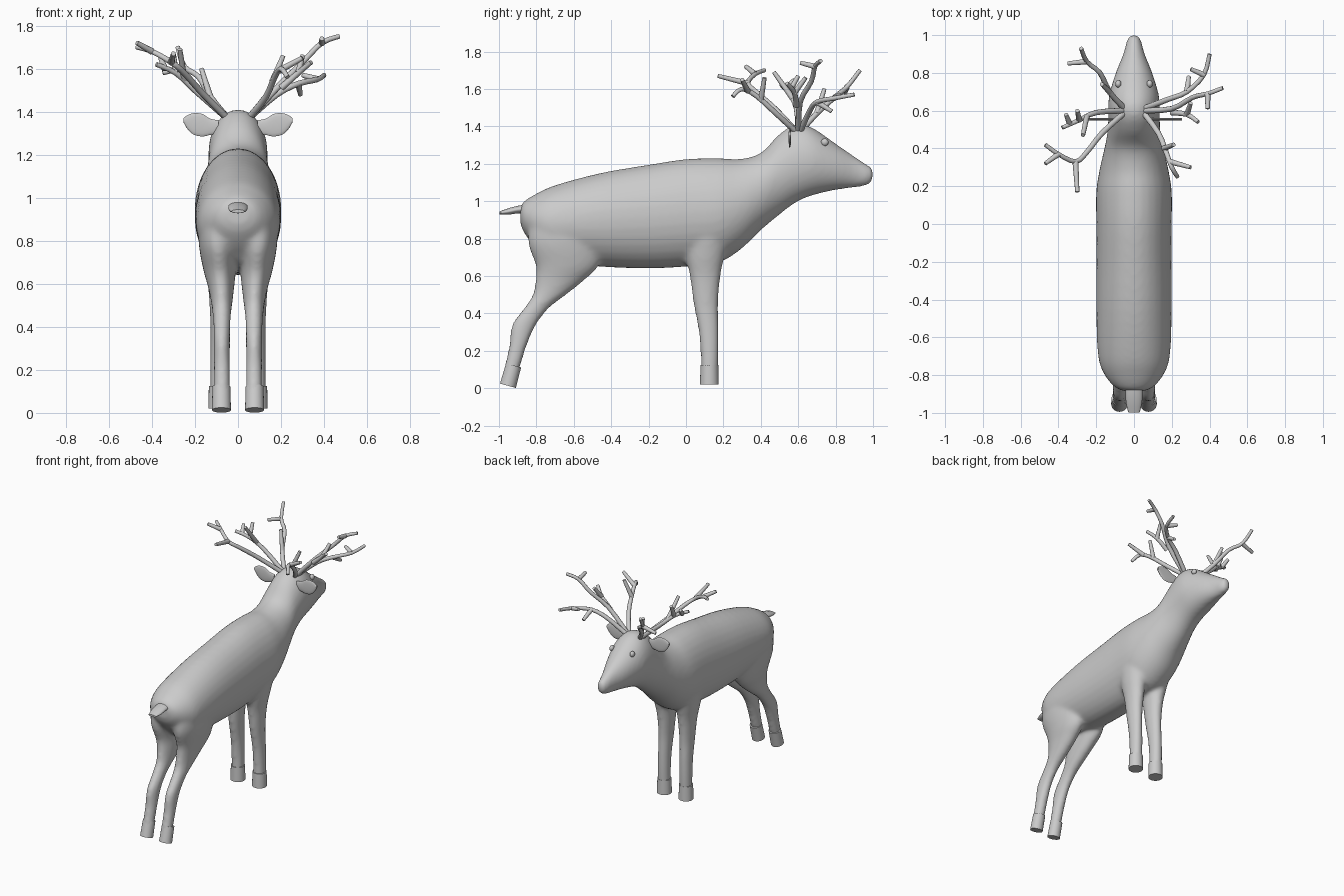
import bpy, bmesh, math
from mathutils import Vector


def spline(rows, steps=4):
    """Catmull-Rom resampling of rows of numbers."""
    out, n = [], len(rows)
    for i in range(n - 1):
        a, b, c, d = (rows[max(0, min(n - 1, i + k))] for k in (-1, 0, 1, 2))
        for s in range(steps):
            t = s / steps
            out.append([0.5 * (2 * q + (r - p) * t + (2 * p - 5 * q + 4 * r - e) * t * t
                               + (3 * q - p - 3 * r + e) * t ** 3)
                        for p, q, r, e in zip(a, b, c, d)])
    return out + [list(rows[-1])]


def loft(bm, sections, sides=32):
    """sections: (centre, axis_u, axis_v) ellipses joined into a closed tube."""
    rings = []
    for c, u, v in sections:
        rings.append([bm.verts.new(Vector(c) + Vector(u) * math.cos(2 * math.pi * k / sides)
                                   + Vector(v) * math.sin(2 * math.pi * k / sides))
                      for k in range(sides)])
    for a, b in zip(rings, rings[1:]):
        for k in range(sides):
            j = (k + 1) % sides
            bm.faces.new((a[k], a[j], b[j], b[k]))
    bm.faces.new(rings[0][::-1])
    bm.faces.new(rings[-1])


def finish(bm, name, angle=40):
    bmesh.ops.recalc_face_normals(bm, faces=bm.faces)
    me = bpy.data.meshes.new(name)
    bm.to_mesh(me)
    bm.free()
    ob = bpy.data.objects.new(name, me)
    bpy.context.collection.objects.link(ob)
    bpy.ops.object.select_all(action='DESELECT')
    ob.select_set(True)
    bpy.context.view_layer.objects.active = ob
    bpy.ops.object.shade_smooth_by_angle(angle=math.radians(angle))
    return ob


# Torso, neck and head: y, bottom z, top z, half width
torso = [(-.885, .88, .97, .05), (-.865, .83, 1.0, .10), (-.8, .75, 1.04, .155),
         (-.7, .68, 1.085, .19), (-.46, .65, 1.15, .2), (-.2, .64, 1.195, .2),
         (0, .65, 1.225, .2), (.17, .67, 1.23, .2), (.29, .74, 1.226, .182),
         (.4, .845, 1.258, .157), (.49, .92, 1.35, .14), (.56, .975, 1.4, .137),
         (.62, 1.01, 1.41, .137), (.69, 1.035, 1.385, .13), (.8, 1.06, 1.308, .097),
         (.9, 1.073, 1.24, .057), (.97, 1.085, 1.195, .038), (1.0, 1.115, 1.175, .024)]
bm = bmesh.new()
loft(bm, [((0, y, (a + b) / 2), (w, 0, 0), (0, 0, (b - a) / 2))
          for y, a, b, w in spline(torso)])

# Legs: z, back y, front y, centre x, half width
hind = [(.06, -.985, -.905, .075, .038), (.13, -.967, -.882, .075, .038),
        (.23, -.945, -.85, .075, .038), (.34, -.93, -.80, .075, .038),
        (.43, -.865, -.73, .075, .041), (.5, -.82, -.64, .075, .048),
        (.58, -.805, -.54, .078, .06), (.66, -.805, -.465, .085, .075),
        (.78, -.845, -.45, .092, .09), (.92, -.83, -.45, .1, .085)]
fore = [(.06, .08, .17, .088, .042), (.2, .077, .175, .088, .042), (.32, .065, .175, .087, .042),
        (.45, .04, .172, .085, .045), (.6, .02, .185, .085, .056),
        (.7, 0, .205, .09, .07), (.85, -.01, .24, .1, .085)]
for leg in (hind, fore):
    for s in (-1, 1):
        loft(bm, [((s * x, (a + b) / 2, z), (w, 0, 0), (0, (b - a) / 2, 0))
                  for z, a, b, x, w in spline(leg)])
body = finish(bm, "body", 180)
rm = body.modifiers.new("fuse", 'REMESH')
rm.mode = 'VOXEL'
rm.voxel_size = 0.013
rm.use_smooth_shade = True
sm = body.modifiers.new("soften", 'SMOOTH')
sm.factor = 0.5
sm.iterations = 10

# Hooves: slightly flared cylinders, hind pair tilted
for label, x, top, bottom, r in (("front_hoof", .088, (.125, .125), (.125, .02), .05),
                                 ("hind_hoof", .077, (-.922, .122), (-.952, .013), .044)):
    for s, side in ((-1, "left"), (1, "right")):
        t, b = Vector((s * x, *top)), Vector((s * x, *bottom))
        d = (b - t).normalized()
        v = d.cross(Vector((1, 0, 0)))
        bm = bmesh.new()
        loft(bm, [(t, (r * .95, 0, 0), v * r * .95), (b, (r, 0, 0), v * r)], 24)
        finish(bm, f"{label}_{side}")

# Tail: y, z, half width, half thickness
tail = [(-.84, .96, .045, .025), (-.9, .955, .045, .02), (-.95, .945, .042, .017), (-.998, .937, .03, .008)]
bm = bmesh.new()
loft(bm, [((0, y, z), (w, 0, 0), (0, 0, h)) for y, z, w, h in spline(tail)], 20)
finish(bm, "tail", 60)

# Ears: thin leaf-shaped plates; x, centre z, half height
ear = [(.09, 1.33, .03), (.13, 1.33, .038), (.165, 1.337, .052), (.205, 1.343, .05),
       (.235, 1.352, .032), (.253, 1.36, .01)]
for s, side in ((-1, "left"), (1, "right")):
    bm = bmesh.new()
    loft(bm, [((s * x, .555, z), (0, .007, 0), (0, 0, h)) for x, z, h in spline(ear)], 16)
    finish(bm, "ear_" + side, 60)
    # Eyes
    bpy.ops.mesh.primitive_uv_sphere_add(segments=20, ring_count=12, radius=.02,
                                         location=(s * .083, .742, 1.315))
    eye = bpy.context.object
    eye.name = "eye_" + side
    eye.scale.x = .8
    bpy.ops.object.shade_smooth()

# Antlers: branching round tubes, three beams per side
right = [
    [(.05, .61, 1.37), (.18, .66, 1.48), (.28, .7, 1.53), (.37, .79, 1.55), (.40, .9, 1.57)],
    [(.37, .79, 1.55), (.30, .82, 1.57)],
    [(.28, .7, 1.53), (.29, .78, 1.48)],
    [(.05, .6, 1.37), (.2, .61, 1.53), (.31, .67, 1.64), (.39, .69, 1.72), (.47, .72, 1.75)],
    [(.39, .69, 1.72), (.39, .61, 1.74)],
    [(.2, .59, 1.51), (.28, .58, 1.58), (.34, .54, 1.63)],
    [(.28, .58, 1.58), (.30, .64, 1.66)],
    [(.05, .59, 1.37), (.13, .48, 1.47), (.17, .38, 1.56), (.20, .3, 1.6), (.23, .25, 1.56)],
    [(.19, .33, 1.59), (.30, .3, 1.65)],
    [(.16, .4, 1.54), (.21, .42, 1.66)]]
left = [
    [(-.05, .61, 1.37), (-.13, .7, 1.47), (-.18, .8, 1.56), (-.25, .86, 1.61), (-.28, .93, 1.70)],
    [(-.25, .86, 1.61), (-.35, .85, 1.58)],
    [(-.13, .7, 1.47), (-.17, .74, 1.6)],
    [(-.05, .6, 1.37), (-.2, .59, 1.5), (-.29, .55, 1.58), (-.38, .51, 1.62)],
    [(-.29, .55, 1.58), (-.30, .6, 1.67)],
    [(-.34, .53, 1.6), (-.36, .58, 1.65)],
    [(-.25, .57, 1.55), (-.27, .47, 1.69)],
    [(-.05, .59, 1.37), (-.17, .48, 1.49), (-.25, .38, 1.58), (-.31, .33, 1.63),
     (-.40, .37, 1.68), (-.47, .42, 1.70)],
    [(-.31, .33, 1.63), (-.30, .17, 1.67)],
    [(-.40, .37, 1.68), (-.47, .32, 1.72)]]
for name, beams in (("antler_right", right), ("antler_left", left)):
    bm = bmesh.new()
    for path in beams:
        pts = [Vector(p) for p in spline(path, 3)]
        sec = []
        for i, p in enumerate(pts):
            d = (pts[min(i + 1, len(pts) - 1)] - pts[max(i - 1, 0)]).normalized()
            u = d.cross(Vector((0, .3, -1) if abs(d.z) < .9 else (1, 0, 0)))
            u = u.normalized()
            r = .016 - .005 * i / (len(pts) - 1)
            sec.append((p, u * r, d.cross(u) * r))
        loft(bm, sec, 10)
    finish(bm, name, 50)
